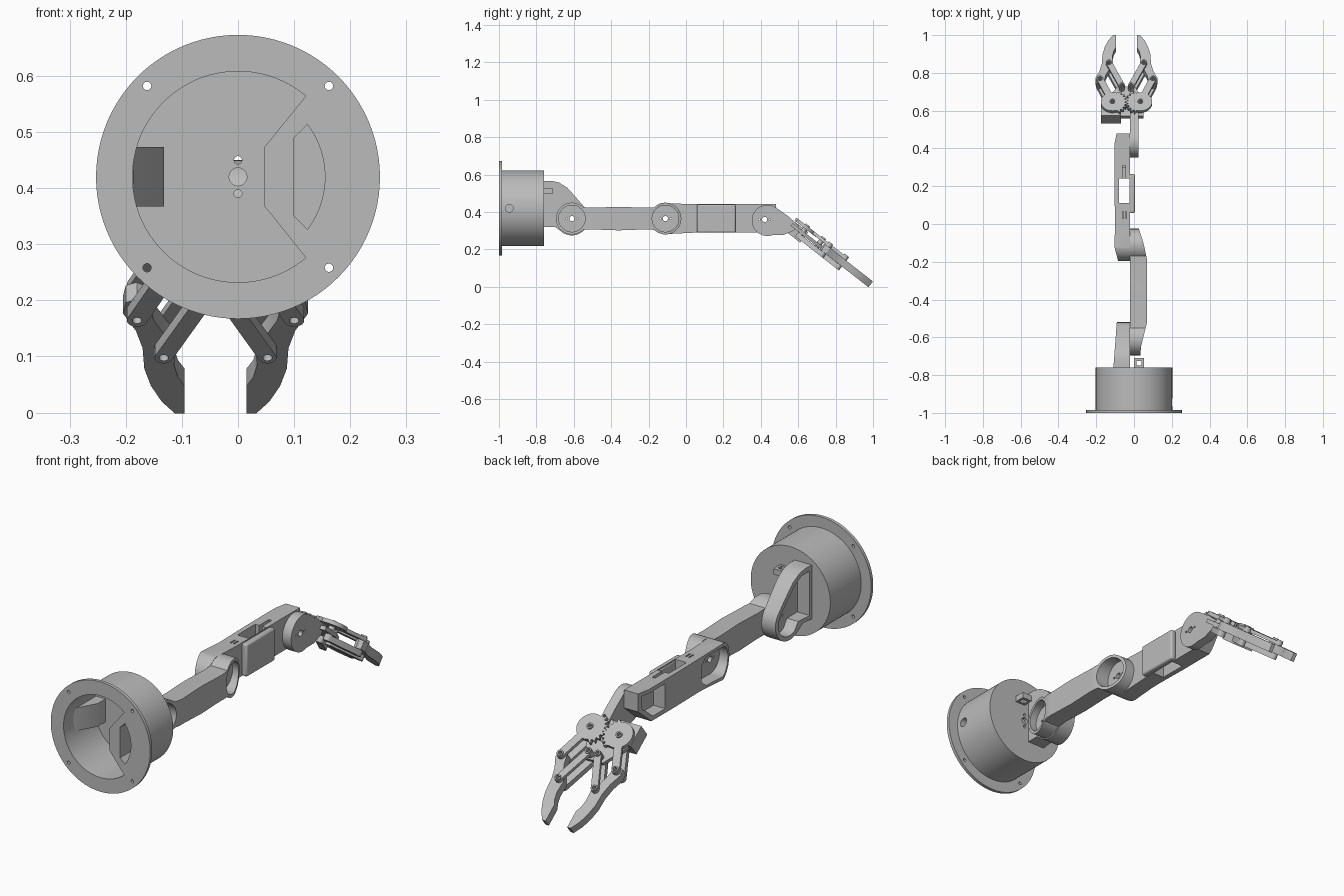
import bpy, bmesh
from math import cos, sin, pi, radians
from mathutils import Vector

if "Cube" in bpy.data.objects:
    bpy.data.objects.remove(bpy.data.objects["Cube"])

grey = bpy.data.materials.new("plain grey")
grey.use_nodes = True
grey.diffuse_color = (0.5, 0.5, 0.5, 1)
grey.node_tree.nodes["Principled BSDF"].inputs["Base Color"].default_value = (0.5, 0.5, 0.5, 1)

parts = []
TILT = radians(38)
AXIS = -0.04          # centre line of the gripper
BASE_Z = 0.42


# Extrusion frames: (profile a, profile b, depth) -> world
def along_x(a, b, d):
    return Vector((d, a, b))


def along_y(a, b, d):
    return Vector((a, d, b))


def along_z(a, b, d):
    return Vector((a, b, d))


def grip(a, b, d):
    return Vector((AXIS + a, b * cos(TILT) + d * sin(TILT), d * cos(TILT) - b * sin(TILT)))


def arc(cx, cy, r, start=0, end=360, n=40):
    count = n if end - start >= 360 else n + 1
    angles = [radians(start + (end - start) * i / n) for i in range(count)]
    return [(cx + r * cos(t), cy + r * sin(t)) for t in angles]


def rect(a0, b0, a1, b1):
    return [(a0, b0), (a1, b0), (a1, b1), (a0, b1)]


def capsule(p, q, r):
    d = Vector(q) - Vector(p)
    t = Vector((1, 0)).angle_signed(d) * -180 / pi
    return arc(*q, r, t - 90, t + 90, 12) + arc(*p, r, t + 90, t + 270, 12)


def prism(name, pts, lo, hi, frame, keep=True):
    bm = bmesh.new()
    face = bm.faces.new([bm.verts.new(frame(a, b, lo)) for a, b in pts])
    new = bmesh.ops.extrude_face_region(bm, geom=[face])["geom"]
    shift = frame(0, 0, hi) - frame(0, 0, lo)
    bmesh.ops.translate(bm, vec=shift, verts=[v for v in new if isinstance(v, bmesh.types.BMVert)])
    bmesh.ops.recalc_face_normals(bm, faces=bm.faces)
    mesh = bpy.data.meshes.new(name)
    bm.to_mesh(mesh)
    bm.free()
    mesh.materials.append(grey)
    obj = bpy.data.objects.new(name, mesh)
    bpy.context.scene.collection.objects.link(obj)
    if keep:
        parts.append(obj)
    return obj


def carve(obj, pts, lo, hi, frame, op="DIFFERENCE"):
    tool = prism("cutter", pts, lo, hi, frame, False)
    mod = obj.modifiers.new("carve", "BOOLEAN")
    mod.operation, mod.object, mod.solver = op, tool, "EXACT"
    bpy.context.view_layer.update()
    mesh = bpy.data.meshes.new_from_object(obj.evaluated_get(bpy.context.evaluated_depsgraph_get()))
    obj.modifiers.clear()
    obj.data = mesh
    bpy.data.objects.remove(tool)


def pivot_holes(obj, y, z):
    carve(obj, arc(y, z, 0.014, n=20), -0.3, 0.2, along_x)
    for dy in (-0.028, 0.028):
        carve(obj, arc(y + dy, z, 0.005, n=10), -0.3, 0.2, along_x)


# Round base: flange and hollow drum
base = prism("base_drum", arc(0, BASE_Z, 0.2025, n=96), -0.99, -0.76, along_y)
carve(base, arc(0, BASE_Z, 0.253, n=96), -1, -0.985, along_y, "UNION")
cavity = arc(0, BASE_Z, 0.188, 50, 310, 70) + [(0.047, 0.368), (0.047, 0.473)]
carve(base, cavity, -1.05, -0.775, along_y)
slot = arc(0, BASE_Z, 0.155, -37, 37, 20) + [(0.1, 0.49), (0.1, 0.35)]
carve(base, slot, -1.05, -0.79, along_y)
for sx in (-1, 1):
    for sz in (-1, 1):
        carve(base, arc(sx * 0.162, BASE_Z + sz * 0.162, 0.0075, n=16), -1.05, -0.9, along_y)
for dz, r in ((0, 0.016), (-0.03, 0.007), (0.03, 0.007)):
    carve(base, arc(0, BASE_Z + dz, r, n=20), -0.85, -0.7, along_y)
carve(base, arc(-0.945, BASE_Z, 0.021, n=24), 0.15, 0.3, along_x)
prism("cable_boss", [(-0.187, -0.93), (-0.132, -0.83), (-0.132, -0.77), (-0.187, -0.77)],
      0.367, 0.473, along_z)

# Small cable loop on the back of the drum
loop = prism("cable_loop", rect(0, -0.765, 0.052, -0.71), 0.5, 0.527, along_z)
carve(loop, rect(0.012, -0.75, 0.04, -0.725), 0.4, 0.6, along_z)

# Shoulder bracket: cup open towards -x
shoulder = prism("shoulder_bracket",
                 [(-0.765, 0.32), (-0.70, 0.32)] + arc(-0.61, 0.365, 0.09, -125, 40, 30)
                 + [(-0.585, 0.475), (-0.635, 0.53), (-0.68, 0.558), (-0.72, 0.567), (-0.765, 0.567)],
                 -0.12, -0.021, along_x)
carve(shoulder, [(-0.112, -0.8), (-0.021, -0.8), (-0.021, -0.48), (-0.088, -0.48)], 0, 1, along_z, "INTERSECT")
carve(shoulder, [(-0.745, 0.34), (-0.67, 0.34)] + arc(-0.61, 0.365, 0.07, -120, 40, 24)
      + [(-0.60, 0.46), (-0.65, 0.515), (-0.69, 0.54), (-0.745, 0.545)], -0.2, -0.045, along_x)
pivot_holes(shoulder, -0.61, 0.365)

# Upper arm link: dumbbell with dished round ends
link = prism("upper_arm",
             arc(-0.61, 0.365, 0.085, 45, 315) + [(-0.5, 0.307), (-0.36, 0.302), (-0.22, 0.307)]
             + arc(-0.11, 0.365, 0.085, -135, 135) + [(-0.22, 0.423), (-0.36, 0.428), (-0.5, 0.423)],
             -0.02, 0.08, along_x)
carve(link, [(-0.02, -0.75), (0.03, -0.75), (0.037, -0.65), (0.069, -0.52), (0.069, -0.19),
             (0.05, -0.10), (0.024, -0.02), (0.024, 0.05), (-0.02, 0.05)], 0, 1, along_z, "INTERSECT")
for y in (-0.61, -0.11):
    carve(link, arc(y, 0.365, 0.071, n=48), 0, 0.2, along_x)
    pivot_holes(link, y, 0.365)

# Forearm housing: pockets open towards -x, vertical window in the middle
forearm = prism("forearm",
                arc(-0.11, 0.365, 0.085, 100, 260) + [(0.05, 0.29), (0.40, 0.29), (0.48, 0.36), (0.48, 0.443), (0, 0.443)],
                -0.12, -0.021, along_x)
carve(forearm, [(-0.08, -0.21), (-0.021, -0.21), (-0.021, 0.5), (-0.088, 0.5), (-0.104, 0.42),
                (-0.104, 0.2), (-0.1, 0), (-0.104, -0.12)], 0, 1, along_z, "INTERSECT")
carve(forearm, arc(-0.11, 0.365, 0.068, 90, 270) + [(0, 0.3), (0.03, 0.33), (0.03, 0.4), (0, 0.43)],
      -0.2, -0.045, along_x)
carve(forearm, [(0.3, 0.31), (0.39, 0.31), (0.46, 0.37), (0.46, 0.425), (0.3, 0.425)], -0.2, -0.045, along_x)
carve(forearm, rect(-0.08, 0.11, -0.022, 0.24), 0, 1, along_z)
carve(forearm, rect(-0.06, 0.23, -0.045, 0.31), 0.4, 0.6, along_z)
for x in (-0.062, -0.046):
    carve(forearm, rect(x, 0.03, x + 0.006, 0.065), 0.4, 0.6, along_z)
pivot_holes(forearm, -0.11, 0.365)
pivot_holes(forearm, 0.42, 0.36)

# Raised cover on the forearm side
cover = prism("forearm_cover", rect(0.058, 0.29, 0.265, 0.44), -0.024, 0.005, along_x)
bevel = cover.modifiers.new("round", "BEVEL")
bevel.width, bevel.segments = 0.009, 3

# Wrist bracket
wrist = prism("wrist_bracket",
              arc(0.435, 0.355, 0.083, 55, 290) + [(0.52, 0.277), (0.57, 0.297), (0.605, 0.325), (0.55, 0.375)],
              -0.02, 0.024, along_x)
pivot_holes(wrist, 0.42, 0.36)

# Gripper base plate and motor box
prism("gripper_plate", [(-0.12, 0.24), (0.09, 0.24), (0.09, 0.34), (0.045, 0.44), (-0.045, 0.44), (-0.12, 0.34)],
      0.602, 0.62, grip)
prism("gripper_motor", rect(-0.135, 0.235, -0.03, 0.335), 0.562, 0.632, grip)

# Mirrored gears, links and fingers
finger_shape = [(0.14, 0.44), (0.16, 0.448), (0.165, 0.48), (0.142, 0.53), (0.13, 0.58), (0.127, 0.64),
                (0.115, 0.69), (0.096, 0.735), (0.072, 0.77), (0.055, 0.77), (0.055, 0.69), (0.067, 0.665),
                (0.074, 0.63), (0.071, 0.58), (0.085, 0.555), (0.11, 0.5), (0.118, 0.455)]
hub, knuckle, inner, root = (0.074, 0.311), (0.14, 0.466), (0.0925, 0.574), (0.024, 0.419)
for side, tag in ((1, "left"), (-1, "right")):
    def mirrored(a, b, d, side=side):
        return grip(side * a, b, d)

    def drill(obj, *spots):
        for spot in spots:
            carve(obj, arc(*spot, 0.0085, n=16), 0.4, 0.8, mirrored)

    teeth = []
    for i in range(88):
        t = 2 * pi * i / 88
        tooth = 0.08 if (i // 2 + (side > 0)) % 2 else 0.067
        r = tooth if abs(t - pi) < 1.15 else 0.062
        teeth.append((hub[0] + r * cos(t), hub[1] + r * sin(t)))
    gear = prism(tag + "_gear", teeth, 0.637, 0.655, mirrored)
    drill(gear, hub)
    finger = prism(tag + "_finger", finger_shape, 0.599, 0.638, mirrored)
    drill(finger, knuckle, inner)
    for level, lo, hi in (("upper", 0.639, 0.655), ("lower", 0.572, 0.598)):
        outer_link = prism(f"{tag}_{level}_outer_link", capsule(hub, knuckle, 0.018), lo, hi, mirrored)
        drill(outer_link, hub, knuckle)
        inner_link = prism(f"{tag}_{level}_inner_link", capsule(root, inner, 0.016), lo, hi, mirrored)
        drill(inner_link, root, inner)
    for label, spot, lo, hi in (("knuckle", knuckle, 0.572, 0.662), ("inner", inner, 0.572, 0.662),
                                ("root", root, 0.572, 0.662), ("hub", hub, 0.58, 0.662)):
        boss = prism(f"{tag}_{label}_boss", arc(*spot, 0.0145, n=24), lo, hi, mirrored)
        drill(boss, spot)

# Smooth shading with sharp edges kept
bpy.ops.object.select_all(action="DESELECT")
for obj in parts:
    obj.select_set(True)
bpy.context.view_layer.objects.active = parts[0]
bpy.ops.object.shade_smooth_by_angle(angle=radians(30))
